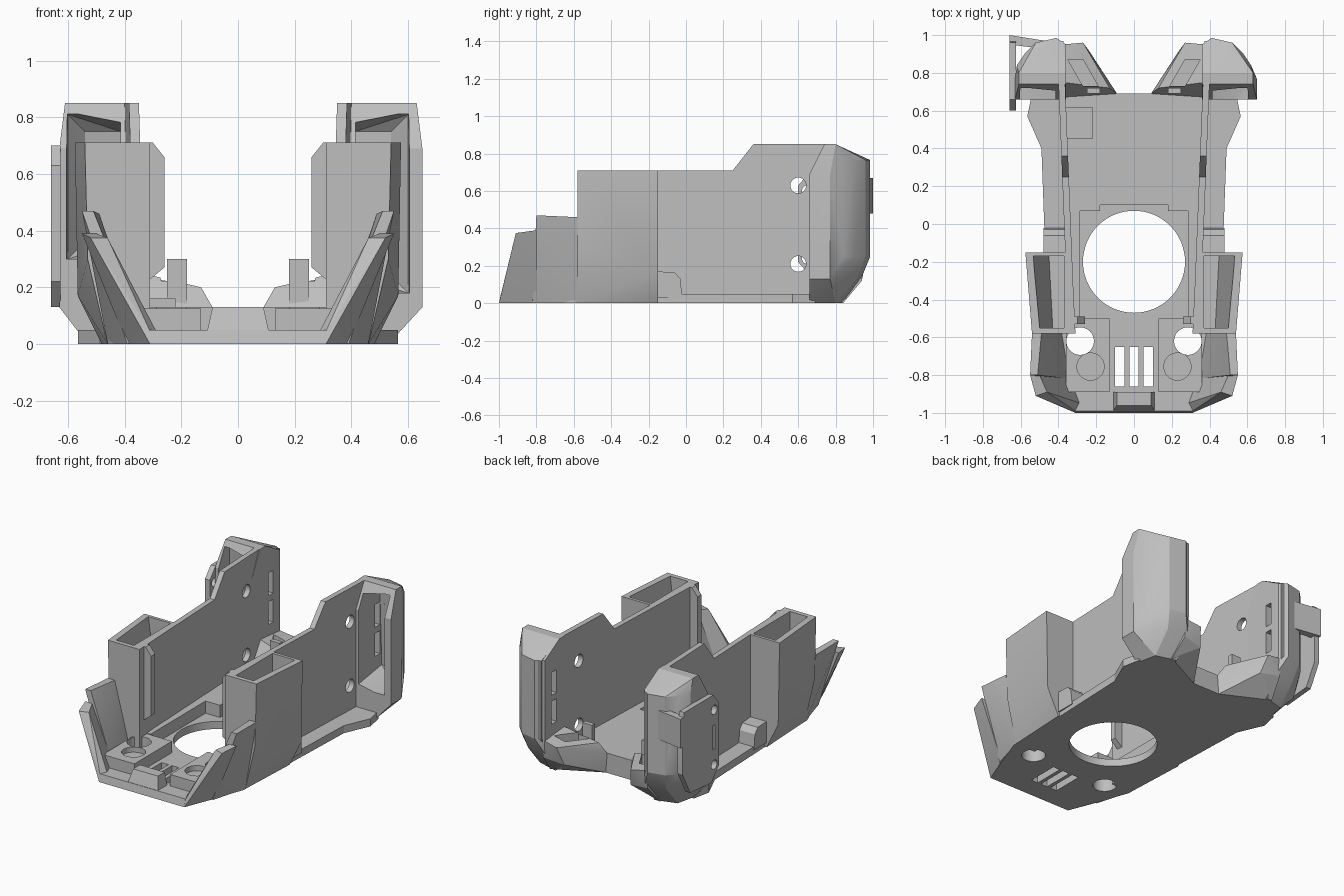
import bpy, bmesh, math
from mathutils import Vector, Matrix

cube = bpy.data.objects.get("Cube")
if cube:
    bpy.data.objects.remove(cube, do_unlink=True)

GREY = (0.52, 0.52, 0.52, 1)
grey = bpy.data.materials.new("plain grey plastic")
grey.use_nodes = True
grey.diffuse_color = GREY
grey.node_tree.nodes["Principled BSDF"].inputs["Base Color"].default_value = GREY


def finish(name, bm):
    bmesh.ops.recalc_face_normals(bm, faces=bm.faces)
    mesh = bpy.data.meshes.new(name)
    bm.to_mesh(mesh)
    bm.free()
    mesh.materials.append(grey)
    obj = bpy.data.objects.new(name, mesh)
    bpy.context.collection.objects.link(obj)
    return obj


def hull(name, points, s=1):
    """Convex solid around the points, mirrored in x when s is -1."""
    bm = bmesh.new()
    for x, y, z in points:
        bm.verts.new((s * x, y, z))
    out = bmesh.ops.convex_hull(bm, input=bm.verts)
    loose = [v for v in bm.verts if not v.link_faces]
    bmesh.ops.delete(bm, geom=loose, context='VERTS')
    bmesh.ops.dissolve_limit(bm, angle_limit=0.01, verts=bm.verts, edges=bm.edges)
    return finish(name, bm)


def box(name, x, y, z, s=1):
    return hull(name, [(a, b, c) for a in x for b in y for c in z], s)


def prism(name, ring_a, ring_b):
    """Solid between two matching rings of points."""
    bm = bmesh.new()
    a = [bm.verts.new(p) for p in ring_a]
    b = [bm.verts.new(p) for p in ring_b]
    bm.faces.new(a)
    bm.faces.new(b)
    for i in range(len(a)):
        j = (i + 1) % len(a)
        bm.faces.new((a[i], a[j], b[j], b[i]))
    return finish(name, bm)


def rod(name, centre, radius, length, axis='Z', sides=32):
    bm = bmesh.new()
    turn = Matrix.Rotation(math.pi / 2, 4, 'Y') if axis == 'X' else Matrix()
    bmesh.ops.create_cone(bm, cap_ends=True, segments=sides, radius1=radius,
                          radius2=radius, depth=length,
                          matrix=Matrix.Translation(Vector(centre)) @ turn)
    return finish(name, bm)


def cut(obj, cutters):
    """Subtract the cutters and remove them."""
    for c in cutters:
        mod = obj.modifiers.new("cut", 'BOOLEAN')
        mod.operation = 'DIFFERENCE'
        mod.solver = 'EXACT'
        mod.object = c
    bpy.context.view_layer.update()
    graph = bpy.context.evaluated_depsgraph_get()
    mesh = bpy.data.meshes.new_from_object(obj.evaluated_get(graph))
    obj.modifiers.clear()
    obj.data = mesh
    for c in cutters:
        bpy.data.objects.remove(c, do_unlink=True)


# Base plate with fan opening, screw holes and vents
half = [(0.31, -1), (0.46, -0.6), (0.47, -0.15), (0.49, 0.4), (0.565, 0.57),
        (0.54, 0.69)]
outline = half + [(-x, y) for x, y in reversed(half)]
base = prism("base_plate", [(x, y, 0) for x, y in outline],
             [(x, max(y, -0.99), 0.05) for x, y in outline])
tools = [rod("cutter", (0, -0.2, 0), 0.27, 0.4, sides=64)]
tools += [rod("cutter", (s * 0.285, -0.62, 0), 0.073, 0.4) for s in (-1, 1)]
tools += [box("cutter", (x - 0.025, x + 0.025), (-0.86, -0.65), (-0.1, 0.2))
          for x in (-0.075, 0, 0.075)]
cut(base, tools)

# Raised rear floor with its step and front lip post
box("rear_floor", (-0.36, 0.36), (0.1, 0.69), (0.03, 0.13))
hull("front_post", [(x, y, 0.04) for x in (-0.11, 0.11) for y in (-0.99, -0.89)]
     + [(x, y, 0.13) for x in (-0.09, 0.09) for y in (-0.96, -0.89)])
box("floor_box", (0.22, 0.36), (0.45, 0.62), (0.1, 0.16), -1)


def wall_x(y):
    return 0.335 + 0.04 * y


WALL = [(-0.58, 0.03), (-0.58, 0.71), (0.25, 0.71), (0.36, 0.85), (0.78, 0.85),
        (0.97, 0.765), (0.97, 0.25), (0.85, 0.03)]

for s in (-1, 1):
    side = "left_" if s > 0 else "right_"

    # Tall side wall with screw holes and rear slots
    wall = prism(side + "side_wall",
                 [(s * wall_x(y), y, z) for y, z in WALL],
                 [(s * (wall_x(y) + 0.035), y, z) for y, z in WALL])
    tools = [rod("cutter", (s * 0.37, 0.6, z), 0.042, 0.3, 'X') for z in (0.21, 0.63)]
    cut(wall, tools)

    # Hollow front tower
    tower = hull(side + "tower", [
        (0.31, -0.58, 0.71), (0.54, -0.58, 0.71), (0.575, -0.15, 0.71), (0.33, -0.15, 0.71),
        (0.31, -0.58, 0), (0.46, -0.58, 0), (0.48, -0.15, 0), (0.33, -0.15, 0),
        (0.53, -0.58, 0.3), (0.565, -0.15, 0.17)], s)
    cut(tower, [hull("cutter", [
        (0.37, -0.55, 0.8), (0.51, -0.55, 0.8), (0.545, -0.17, 0.8), (0.37, -0.17, 0.8),
        (0.37, -0.55, 0.12), (0.43, -0.55, 0.12), (0.45, -0.17, 0.12), (0.37, -0.17, 0.12)], s)])
    prism(side + "tower_rib", *[[(s * x, y, z) for x, z in
          ((0.32, 0.22), (0.26, 0.27), (0.26, 0.66), (0.3, 0.71), (0.32, 0.71))]
          for y in (-0.53, -0.49)])

    # Stepped front bulwark with a raked corner
    hull(side + "bulwark_rear", [
        (0.46, -0.58, 0), (0.38, -0.58, 0.04), (0.39, -0.82, 0), (0.34, -0.82, 0.04),
        (0.54, -0.58, 0.46), (0.49, -0.58, 0.46), (0.55, -0.8, 0.47), (0.51, -0.8, 0.47)], s)
    hull(side + "bulwark_front", [
        (0.31, -1, 0), (0.28, -0.95, 0.03), (0.39, -0.8, 0), (0.34, -0.8, 0.04),
        (0.55, -0.8, 0.39), (0.5, -0.8, 0.39), (0.52, -0.91, 0.375), (0.46, -0.89, 0.375),
        (0.31, -0.99, 0.045)], s)

    # Screw pad behind the front lip
    pad = box(side + "screw_pad", (0.13, 0.36), (-0.89, -0.5), (0.03, 0.125), s)
    cut(pad, [rod("cutter", (s * 0.285, -0.62, 0), 0.073, 0.4),
              rod("cutter", (s * 0.23, -0.755, 0.14), 0.072, 0.1),
              rod("cutter", (0, -0.2, 0), 0.27, 0.4, sides=64)])
    box(side + "floor_rail", (0.285, 0.34), (-0.5, 0.11), (0.03, 0.13), s)
    box(side + "rail_corner", (0.18, 0.29), (0.07, 0.12), (0.04, 0.13), s)

    # Stop behind the tower
    prism(side + "tower_stop", *[[(s * x, y, z) for y, z in
          ((-0.16, 0.03), (-0.16, 0.17), (-0.06, 0.165), (-0.03, 0.13), (-0.02, 0.03))]
          for x in (0.36, 0.48)])

    # Rear pod, rounded outside and hollow towards the front
    w = 0.65 if s > 0 else 0.63
    rim = [(0.36, 0.95), (0.41, 0.985), (0.52, 0.96), (0.58, 0.9), (0.62, 0.84)]
    pod = hull(side + "rear_pod",
               [(x, y, z) for x, y in rim for z in (0.25, 0.765)]
               + [(w, y, z) for y in (0.66, 0.77) for z in (0.13, 0.69)]
               + [(x, y, 0.85) for x in (0.36, w - 0.02) for y in (0.74, 0.8)]
               + [(0.36, 0.66, 0), (0.53, 0.66, 0), (0.5, 0.8, 0), (0.36, 0.84, 0),
                  (0.5, 0.92, 0.14), (0.36, 0.94, 0.14), (0.36, 0.66, 0.69)], s)
    z0 = 0.18 if s > 0 else 0.3
    tools = [hull("cutter", [
        (0.415, 0.5, z0), (0.61, 0.5, z0), (0.415, 0.9, z0 + 0.06), (0.54, 0.85, z0 + 0.06),
        (0.6, 0.77, z0), (0.415, 0.5, 0.82), (0.61, 0.5, 0.82), (0.415, 0.88, 0.75),
        (0.54, 0.84, 0.75), (0.6, 0.77, 0.81)], s)]
    cut(pod, tools)
    for part in (pod, wall):
        cut(part, [box("cutter", (0.3, 0.45), (0.83, 0.88), z, s)
                   for z in ((0.32, 0.47), (0.51, 0.66))])

    # Slanted tail bracket with a sunken opening
    tail = hull(side + "tail_bracket", [
        (0.1, 0.69, 0), (0.4, 0.67, 0), (0.4, 0.84, 0), (0.09, 0.69, 0.13), (0.4, 0.67, 0.13),
        (0.13, 0.72, 0.2), (0.24, 0.92, 0.1), (0.27, 0.96, 0.22), (0.38, 0.95, 0.24),
        (0.38, 0.75, 0.26), (0.38, 0.94, 0.12)], s)
    cut(tail, [hull("cutter", [
        (x + d, y, z) for x, y in ((0.19, 0.73), (0.27, 0.87))
        for d in (0, 0.08) for z in (0.13, 0.4)], s)])
    box(side + "tail_block", (0.18, 0.25), (0.69, 0.72), (0.12, 0.3), s)

# Connector plate on one pod
plate = hull("connector_plate", [(x, y, z) for x in (0.625, 0.66) for y, z in (
    (0.6, 0.22), (0.6, 0.63), (0.66, 0.7), (0.96, 0.7), (0.98, 0.6), (0.98, 0.3),
    (0.9, 0.15), (0.68, 0.13))], -1)
cut(plate, [rod("cutter", (-0.64, 0.65, z), 0.03, 0.1, 'X') for z in (0.24, 0.6)]
    + [box("cutter", (0.6, 0.7), (0.64, 0.66), (0.34, 0.5), -1)])
hull("connector_fin", [(x, y, z) for x, y in ((0.66, 0.95), (0.66, 1.0), (0.47, 0.97), (0.5, 0.93))
                       for z in (0.48, 0.67)], -1)

# Crisp edges with smooth curves
for obj in bpy.context.collection.objects:
    obj.select_set(obj.type == 'MESH')
    if obj.type == 'MESH':
        bpy.context.view_layer.objects.active = obj
bpy.ops.object.shade_smooth_by_angle(angle=math.radians(20))
